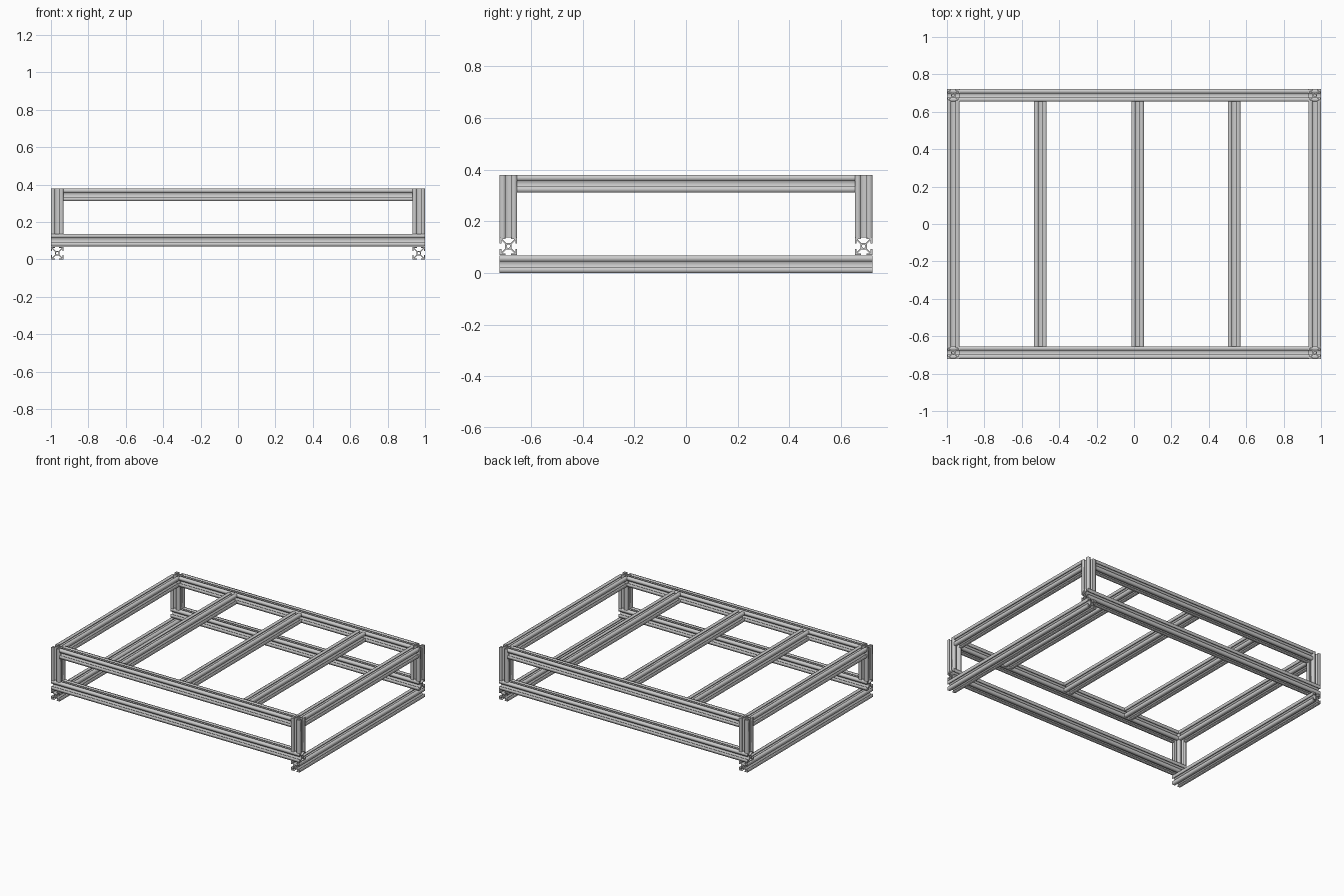
import bpy
from math import pi, cos, sin

if "Cube" in bpy.data.objects:
    bpy.data.objects.remove(bpy.data.objects["Cube"])

W = 0.067            # width of the slotted bar
X, Y, H = 1.0, 0.721, 0.379

# half of one slotted side (fractions of the bar width), corner to slot floor
HALF = [(0.5, 0.5), (0.16, 0.5), (0.16, 0.41), (0.33, 0.41), (0.33, 0.385), (0.135, 0.19)]


def outline():
    side = HALF + [(-x, y) for x, y in reversed(HALF[1:])]
    pts = []
    for k in range(4):
        c, s = round(cos(k * pi / 2)), round(sin(k * pi / 2))
        pts += [(x * c - y * s, x * s + y * c) for x, y in side]
    return pts


OUTER = outline()
HOLE = [(0.1 * cos(i * pi / 8), 0.1 * sin(i * pi / 8)) for i in range(16)]


def bar(name, centre, length, axis):
    """Extruded slotted bar with a bore, centred at a point along an axis."""
    cu = bpy.data.curves.new(name, 'CURVE')
    cu.dimensions = '2D'
    cu.fill_mode = 'BOTH'
    cu.extrude = length / 2
    for loop in (OUTER, HOLE):
        sp = cu.splines.new('POLY')
        sp.points.add(len(loop) - 1)
        for p, (x, y) in zip(sp.points, loop):
            p.co = (x * W, y * W, 0, 1)
        sp.use_cyclic_u = True
    ob = bpy.data.objects.new(name, cu)
    bpy.context.collection.objects.link(ob)
    ob.location = centre
    ob.rotation_euler = {'x': (0, pi / 2, 0), 'y': (pi / 2, 0, 0), 'z': (0, 0, 0)}[axis]
    bpy.ops.object.select_all(action='DESELECT')
    ob.select_set(True)
    bpy.context.view_layer.objects.active = ob
    bpy.ops.object.convert(target='MESH')
    bpy.context.object.name = name


xc, yc, top = X - W / 2, Y - W / 2, H - W / 2
inner_x, inner_y = 2 * (X - W), 2 * (Y - W)

# side rails: floor runners and top rails between the posts
for sx, side in ((-1, 'left'), (1, 'right')):
    bar(side + '_floor_runner', (sx * xc, 0, W / 2), 2 * Y, 'y')
    bar(side + '_top_rail', (sx * xc, 0, top), inner_y, 'y')

# front and back rails, with corner posts
for sy, end in ((-1, 'front'), (1, 'back')):
    bar(end + '_lower_rail', (0, sy * yc, 1.545 * W), 2 * X, 'x')
    bar(end + '_top_rail', (0, sy * yc, top), inner_x, 'x')
    for sx, side in ((-1, 'left'), (1, 'right')):
        z0 = 2.045 * W
        bar(f'{end}_{side}_post', (sx * xc, sy * yc, (z0 + H) / 2), H - z0, 'z')

# cross beams under the deck
for i, x in enumerate((-0.5, 0.019, 0.535)):
    bar(f'cross_beam_{i + 1}', (x, 0, top), inner_y, 'y')
